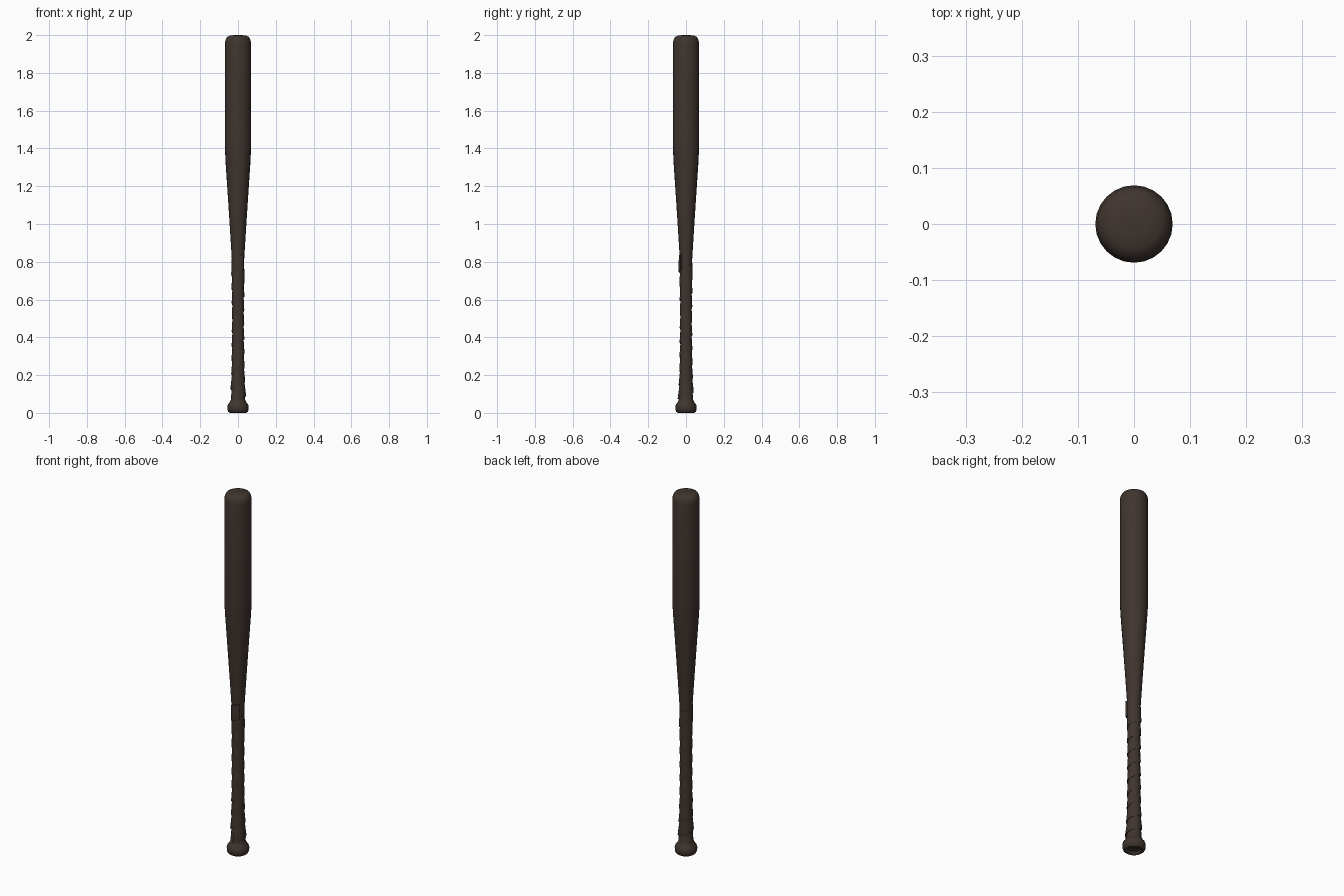
import bpy
import bmesh
import math

if "Cube" in bpy.data.objects:
    bpy.data.objects.remove(bpy.data.objects["Cube"], do_unlink=True)

SIDES = 24

wood = bpy.data.materials.new("dark brown wood")
wood.use_nodes = True
brown = (0.05, 0.035, 0.028, 1)
wood.diffuse_color = brown
shader = wood.node_tree.nodes["Principled BSDF"]
shader.inputs["Base Color"].default_value = brown
shader.inputs["Roughness"].default_value = 0.7

# Radius and height, from the hollow under the knob to the rounded tip
profile = [
    (0.028, 0.014), (0.036, 0.004), (0.044, 0.0), (0.052, 0.006),
    (0.056, 0.016), (0.057, 0.032), (0.053, 0.046), (0.044, 0.056),
    (0.038, 0.070), (0.034, 0.12), (0.030, 0.2), (0.028, 0.32),
    (0.027, 0.5), (0.028, 0.66), (0.032, 0.80), (0.043, 0.98),
    (0.056, 1.18), (0.066, 1.33), (0.069, 1.40), (0.069, 1.955),
    (0.066, 1.976), (0.058, 1.990), (0.044, 1.997), (0.022, 2.0),
]


def radius_at(z):
    """Radius of the handle at a height above the knob."""
    for (r0, z0), (r1, z1) in zip(profile, profile[1:]):
        if z0 <= z <= z1 and z1 > z0:
            return r0 + (r1 - r0) * (z - z0) / (z1 - z0)
    return profile[-1][0]


def point(r, angle, z):
    return (r * math.cos(angle), r * math.sin(angle), z)


def finish(bm, name):
    bmesh.ops.recalc_face_normals(bm, faces=bm.faces)
    mesh = bpy.data.meshes.new(name)
    bm.to_mesh(mesh)
    bm.free()
    mesh.materials.append(wood)
    obj = bpy.data.objects.new(name, mesh)
    bpy.context.collection.objects.link(obj)
    bpy.ops.object.select_all(action="DESELECT")
    obj.select_set(True)
    bpy.context.view_layer.objects.active = obj
    bpy.ops.object.shade_smooth_by_angle(angle=math.radians(40))
    return obj


def bridge(bm, a, b):
    """Join two closed rings of vertices with quads."""
    n = len(a)
    for i in range(n):
        j = (i + 1) % n
        bm.faces.new((a[i], a[j], b[j], b[i]))


# Turned bat body
bm = bmesh.new()
rings = [[bm.verts.new(point(r, math.tau * i / SIDES, z)) for i in range(SIDES)]
         for r, z in profile]
for lower, upper in zip(rings, rings[1:]):
    bridge(bm, lower, upper)
bm.faces.new(rings[0])
bm.faces.new(rings[-1])
finish(bm, "bat_body")

# Grip tape, wound upward with each lower edge standing proud of the turn below
PITCH = 0.075
WIDTH = 0.084
START, END = 0.07, 0.755
END_ANGLE = -math.pi / 4
turns = (END - START) / PITCH
steps = round(turns * SIDES)

bm = bmesh.new()
sections = []
for k in range(steps + 1):
    t = k / steps
    angle = END_ANGLE - (1 - t) * turns * math.tau
    z = START + (END - START) * t
    lift = 0.005 * max(0, (t - 0.97) / 0.03)  # loose end
    low, high = radius_at(z), radius_at(z + WIDTH)
    corners = [(low - 0.003, z + 0.004), (low + 0.0055 + lift, z),
               (low + 0.006 + lift, z + 0.008),
               (high + 0.0015 + lift, z + WIDTH), (high - 0.003, z + WIDTH)]
    sections.append([bm.verts.new(point(r, angle, h)) for r, h in corners])
for a, b in zip(sections, sections[1:]):
    bridge(bm, a, b)
bm.faces.new(sections[0])
bm.faces.new(sections[-1])
finish(bm, "grip_tape")
